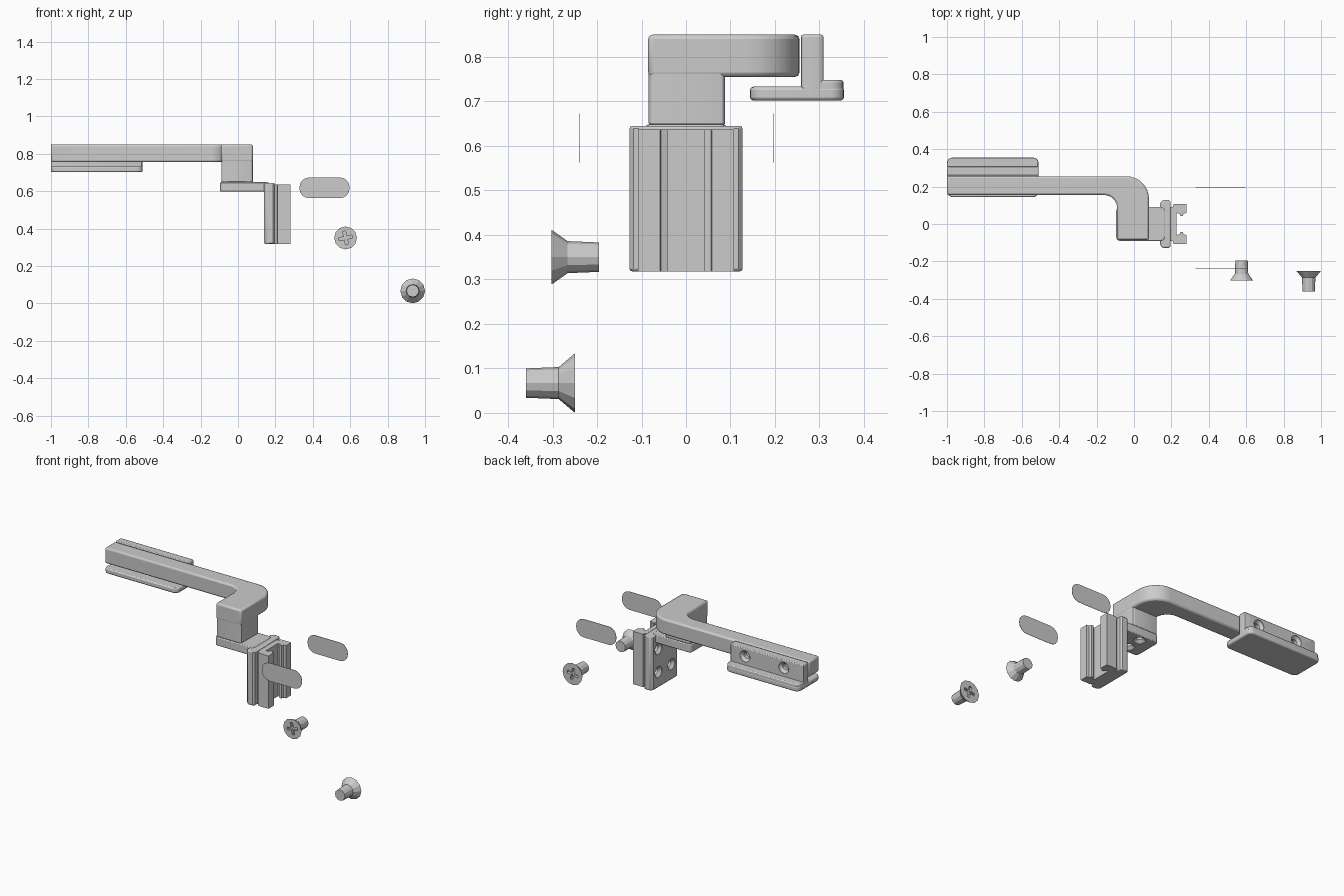
import bpy, bmesh, math
from mathutils import Vector

if "Cube" in bpy.data.objects:
    bpy.data.objects.remove(bpy.data.objects["Cube"])


def make_object(name, bm):
    bmesh.ops.recalc_face_normals(bm, faces=bm.faces)
    mesh = bpy.data.meshes.new(name)
    bm.to_mesh(mesh)
    bm.free()
    ob = bpy.data.objects.new(name, mesh)
    bpy.context.collection.objects.link(ob)
    return ob


def prism(name, outline, lo, hi, axis='z', bevel=0.0):
    """Extrude a 2D outline along z (outline in xy) or y (outline in xz)."""
    place = {'z': lambda a, b, t: (a, b, t), 'y': lambda a, b, t: (a, t, b)}[axis]
    bm = bmesh.new()
    bottom = [bm.verts.new(place(a, b, lo)) for a, b in outline]
    top = [bm.verts.new(place(a, b, hi)) for a, b in outline]
    bm.faces.new(bottom)
    bm.faces.new(top)
    n = len(outline)
    for i in range(n):
        j = (i + 1) % n
        bm.faces.new((bottom[i], bottom[j], top[j], top[i]))
    ob = make_object(name, bm)
    if bevel:
        m = ob.modifiers.new("edge_bevel", 'BEVEL')
        m.width, m.segments = bevel, 2
        m.limit_method, m.angle_limit = 'ANGLE', math.radians(50)
    return ob


def arc(cx, cy, r, a0, a1, n=5):
    return [(cx + r * math.cos(math.radians(a0 + (a1 - a0) * i / n)),
             cy + r * math.sin(math.radians(a0 + (a1 - a0) * i / n))) for i in range(n + 1)]


def round_rect(x0, x1, y0, y1, r, n=5):
    return (arc(x1 - r, y1 - r, r, 0, 90, n) + arc(x0 + r, y1 - r, r, 90, 180, n)
            + arc(x0 + r, y0 + r, r, 180, 270, n) + arc(x1 - r, y0 + r, r, 270, 360, n))


def lathe(name, profile, origin, direction, sides):
    """Turn (radius, distance) points around an axis and cap both ends."""
    rot = Vector(direction).to_track_quat('Z', 'Y')
    bm = bmesh.new()
    rings = []
    for r, d in profile:
        rings.append([bm.verts.new(Vector(origin) + rot @ Vector((
            r * math.cos(2 * math.pi * i / sides), r * math.sin(2 * math.pi * i / sides), d)))
            for i in range(sides)])
    for a, b in zip(rings, rings[1:]):
        for i in range(sides):
            j = (i + 1) % sides
            bm.faces.new((a[i], a[j], b[j], b[i]))
    bm.faces.new(rings[0])
    bm.faces.new(rings[-1])
    return make_object(name, bm)


def cut(target, cutter):
    m = target.modifiers.new("cut", 'BOOLEAN')
    m.operation, m.object = 'DIFFERENCE', cutter
    cutter.hide_render = True
    cutter.hide_viewport = True


def countersink(target, origin, direction, depth, r=0.034):
    profile = [(r, -0.02), (r, 0.003), (r * 0.55, 0.018), (r * 0.55, depth)]
    cut(target, lathe("hole_cutter", profile, origin, direction, 20))


# Horizontal arm with a rounded elbow
arm_outline = ([(-1, 0.255), (-1, 0.155)] + arc(-0.16, 0.085, 0.07, 90, 0, 6)
               + [(-0.09, -0.085), (0.08, -0.085)] + arc(-0.04, 0.135, 0.12, 0, 90, 8))
arm = prism("arm", arm_outline, 0.755, 0.85, bevel=0.01)

# Post below the elbow
prism("post", round_rect(-0.089, 0.079, -0.084, 0.088, 0.012, 3), 0.648, 0.775, bevel=0.004)

# Clamp on the free end of the arm: wall, ledge and wide flange
wall = prism("clamp_wall", round_rect(-1, -0.51, 0.258, 0.309, 0.01, 3), 0.72, 0.85, bevel=0.005)
prism("clamp_ledge", round_rect(-0.999, -0.511, 0.258, 0.354, 0.03), 0.72, 0.748, bevel=0.006)
prism("clamp_flange", round_rect(-1, -0.51, 0.144, 0.355, 0.03), 0.702, 0.733, bevel=0.007)
for x in (-0.87, -0.61):
    countersink(wall, (x, 0.309, 0.80), (0, -1, 0), 0.04)

# Bracket foot joining the post to the mounting plate
foot = prism("bracket_foot", round_rect(-0.095, 0.165, -0.09, 0.09, 0.02), 0.597, 0.648, bevel=0.005)
for y in (-0.045, 0.045):
    countersink(foot, (0, y, 0.597), (0, 0, 1), 0.04)

# Upright mounting plate
half = [(0.14, 0.112), (0.152, 0.127), (0.186, 0.127), (0.196, 0.118)]
plate_outline = half + [(x, -y) for x, y in reversed(half)]
plate = prism("mounting_plate", plate_outline, 0.318, 0.645, bevel=0.006)
for y in (-0.062, 0.062):
    for z in (0.41, 0.55):
        countersink(plate, (0.14, y, z), (1, 0, 0), 0.035)

# Slotted rail in front of the plate
half = [(0.19, 0.092), (0.208, 0.092), (0.212, 0.108), (0.28, 0.108), (0.28, 0.058),
        (0.265, 0.056), (0.260, 0.042), (0.248, 0.042), (0.245, 0.056), (0.228, 0.058)]
prism("slotted_rail", half + [(x, -y) for x, y in reversed(half)], 0.318, 0.637)

# Thin rounded pads
for name, y in (("front_pad", -0.241), ("rear_pad", 0.195)):
    prism(name, round_rect(0.329, 0.596, 0.563, 0.673, 0.05, 4), y, y + 0.002, axis='y')


# Loose countersunk screws with cross recesses
def screw(name, x, y, z, direction, length, radius):
    profile = [(radius, 0), (radius * 0.96, 0.004), (0.036, 0.036), (0.033, length)]
    body = lathe(name, profile, (x, y, z), (0, direction, 0), 12)
    a, b = 0.036, 0.008
    cross = [(b, a), (-b, a), (-b, b), (-a, b), (-a, -b), (-b, -b),
             (-b, -a), (b, -a), (b, -b), (a, -b), (a, b), (b, b)]
    t = math.radians(12)
    cross = [(x + p * math.cos(t) - q * math.sin(t), z + p * math.sin(t) + q * math.cos(t))
             for p, q in cross]
    ends = sorted((y - direction * 0.02, y + direction * 0.016))
    cut(body, prism("cross_cutter", cross, ends[0], ends[1], axis='y'))


screw("upper_screw", 0.575, -0.302, 0.35, 1, 0.107, 0.061)
screw("lower_screw", 0.934, -0.25, 0.067, -1, 0.11, 0.066)

# Smooth the rounded parts, keep edges sharp
for ob in bpy.context.collection.objects:
    ob.select_set(False)
for ob in list(bpy.context.collection.objects):
    if ob.type == 'MESH' and not ob.hide_render and "screw" not in ob.name:
        bpy.context.view_layer.objects.active = ob
        ob.select_set(True)
        bpy.ops.object.shade_smooth_by_angle(angle=math.radians(30))
        ob.select_set(False)
